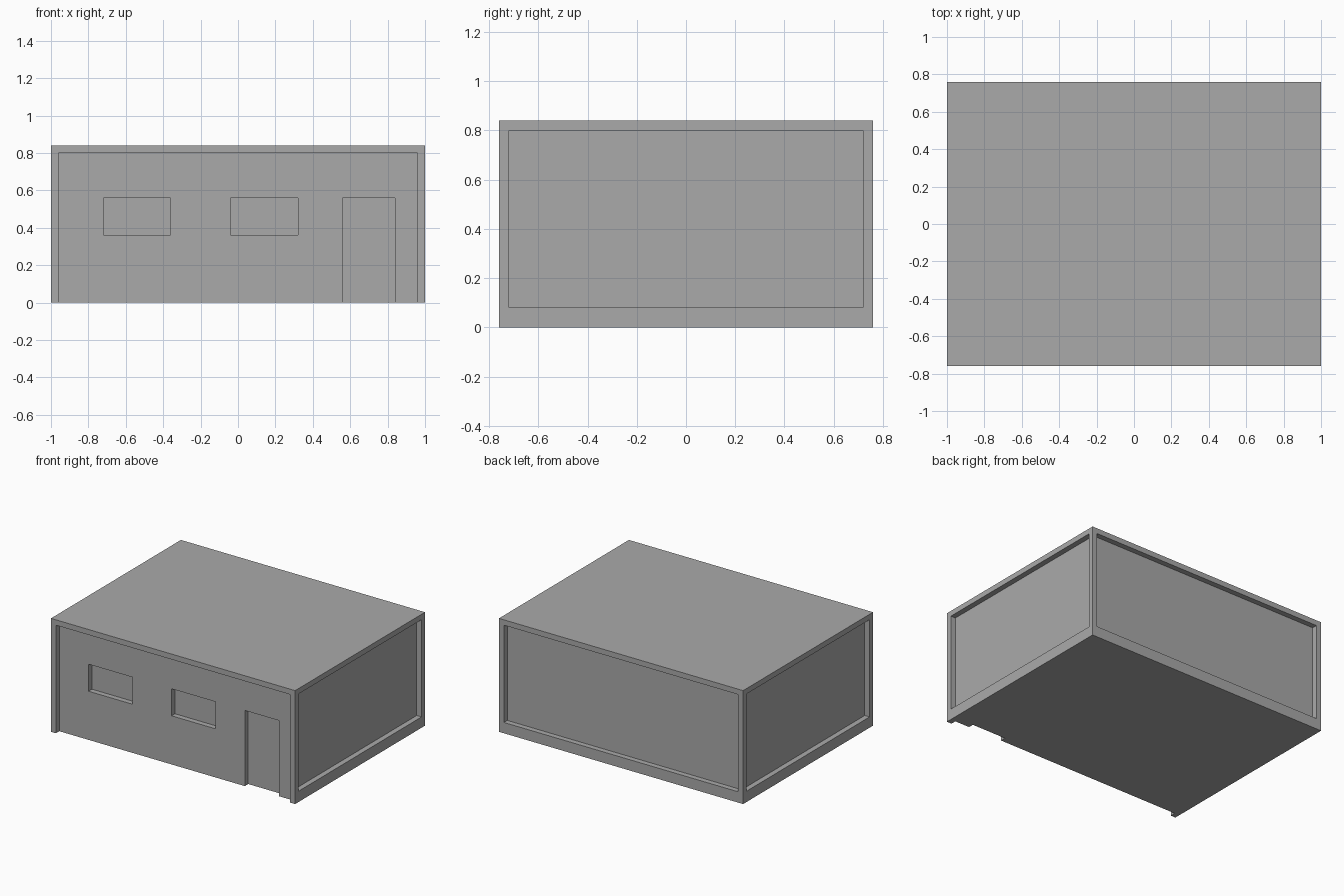
import bpy

if "Cube" in bpy.data.objects:
    bpy.data.objects.remove(bpy.data.objects["Cube"])

# Overall half sizes, height, frame width and recess depth
HX, HY, H, T = 1.0, 0.76, 0.84, 0.04

grey = bpy.data.materials.new("concrete grey")
grey.diffuse_color = (0.4, 0.4, 0.4, 1)
grey.use_nodes = True
grey.node_tree.nodes["Principled BSDF"].inputs["Base Color"].default_value = grey.diffuse_color


def box(name, x0, x1, y0, y1, z0, z1):
    bpy.ops.mesh.primitive_cube_add(size=1, location=((x0 + x1) / 2, (y0 + y1) / 2, (z0 + z1) / 2))
    ob = bpy.context.object
    ob.name = name
    ob.scale = (x1 - x0, y1 - y0, z1 - z0)
    bpy.ops.object.transform_apply(location=True, rotation=False, scale=True)
    ob.data.materials.append(grey)
    return ob


def carve(target, *bounds):
    cutter = box("cutter", *bounds)
    cutter.hide_render = True
    bpy.context.view_layer.objects.active = target
    mod = target.modifiers.new("carve", 'BOOLEAN')
    mod.operation = 'DIFFERENCE'
    mod.solver = 'EXACT'
    mod.object = cutter
    bpy.ops.object.modifier_apply(modifier=mod.name)
    bpy.data.objects.remove(cutter, do_unlink=True)


# Building block
house = box("house_body", -HX, HX, -HY, HY, 0, H)

# Recessed wall panels: front (open to the ground), back, both sides
OUT = 0.1
carve(house, -HX + T, HX - T, -HY - OUT, -HY + T, -OUT, H - T)
carve(house, -HX + T, HX - T, HY - T, HY + OUT, 0.08, H - T)
for s in (-1, 1):
    x0, x1 = sorted((s * (HX - T), s * (HX + OUT)))
    carve(house, x0, x1, -HY + T, HY - T, 0.08, H - T)

# Windows and door, set one step deeper into the front wall
for x0, x1, z0 in ((-0.72, -0.36, 0.36), (-0.04, 0.32, 0.36), (0.56, 0.84, -OUT)):
    carve(house, x0, x1, -HY - OUT, -HY + 2 * T, z0, 0.56)
